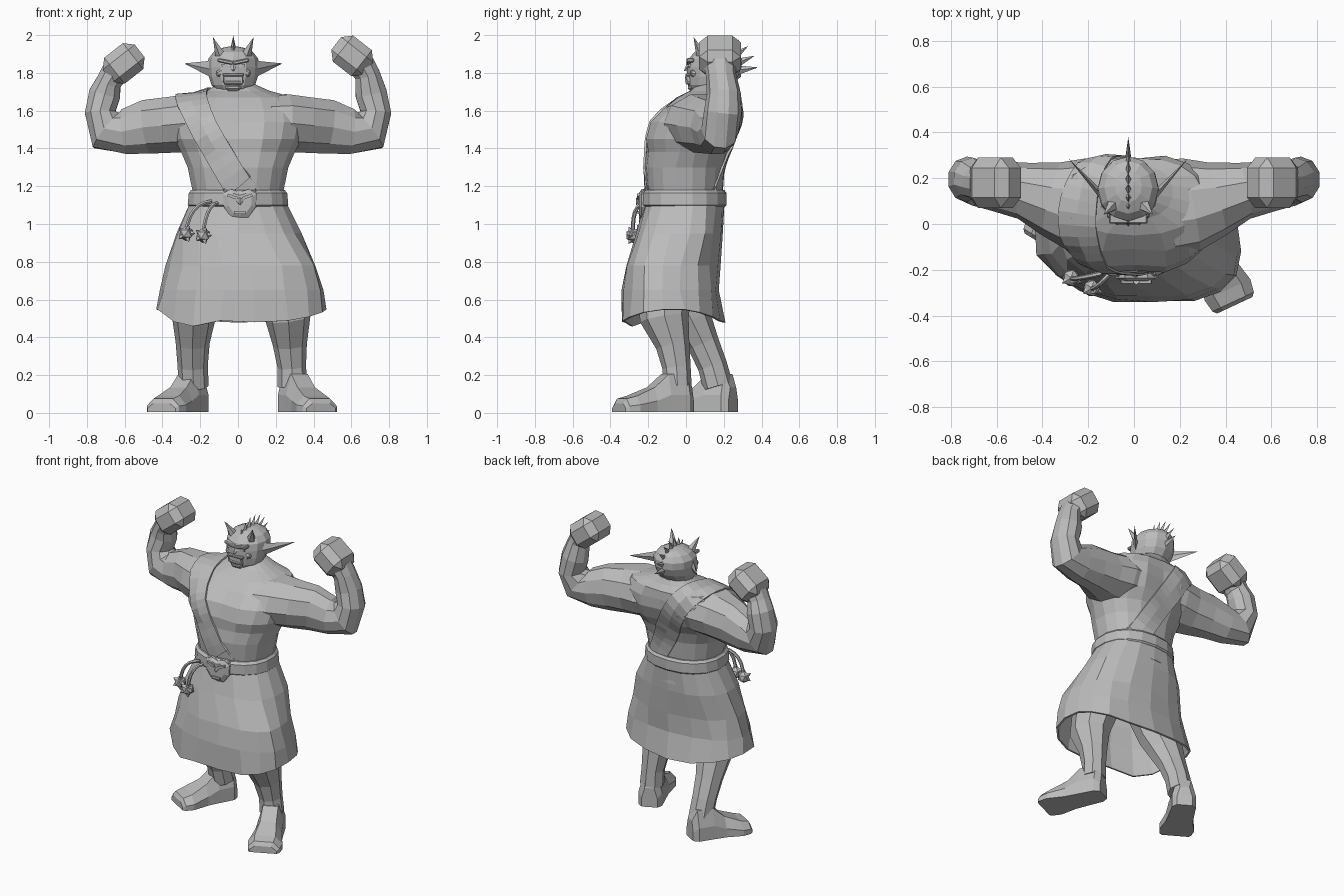
import bpy, bmesh, math, random
from mathutils import Vector, Matrix
from mathutils.bvhtree import BVHTree

random.seed(4)
if "Cube" in bpy.data.objects:
    bpy.data.objects.remove(bpy.data.objects["Cube"], do_unlink=True)

clay = bpy.data.materials.new("clay_grey")
clay.use_nodes = True
clay.diffuse_color = (0.5, 0.5, 0.5, 1)
clay.node_tree.nodes["Principled BSDF"].inputs["Base Color"].default_value = clay.diffuse_color


def finish(name, bm):
    """Turn a bmesh into a flat-shaded object."""
    bmesh.ops.recalc_face_normals(bm, faces=bm.faces)
    mesh = bpy.data.meshes.new(name)
    bm.to_mesh(mesh)
    bm.free()
    mesh.materials.append(clay)
    obj = bpy.data.objects.new(name, mesh)
    bpy.context.collection.objects.link(obj)
    return obj


def skin(name, rings, closed=True, caps=True):
    """Bridge rows of points into a surface."""
    bm = bmesh.new()
    rows = [[bm.verts.new(p) for p in ring] for ring in rings]
    for low, high in zip(rows, rows[1:]):
        count = len(low)
        for i in range(count if closed else count - 1):
            j = (i + 1) % count
            bm.faces.new((low[i], low[j], high[j], high[i]))
    if caps:
        bm.faces.new(rows[0])
        bm.faces.new(rows[-1])
    return finish(name, bm)


def loft(name, stations, sides=8, flat=False, power=1.0, warp=None, caps=True):
    """Stations are (x, y, z, radius along y, radius across)."""
    centres = [Vector(s[:3]) for s in stations]
    rings = []
    for k, (x, y, z, along, across) in enumerate(stations):
        u, v = Vector((0, 1, 0)), Vector((1, 0, 0))
        if not flat:
            before, after = centres[max(k - 1, 0)], centres[min(k + 1, len(centres) - 1)]
            tangent = (after - before).normalized()
            u = (u - tangent * u.dot(tangent)).normalized()
            v = tangent.cross(u)
        ring = []
        for i in range(sides):
            angle = math.tau * i / sides
            c, s = math.cos(angle), math.sin(angle)
            point = (centres[k] + u * along * math.copysign(abs(c) ** power, c)
                     + v * across * math.copysign(abs(s) ** power, s))
            ring.append(warp(point, k, angle) if warp else point)
        rings.append(ring)
    return skin(name, rings, caps=caps)


def spike(name, base, tip, radius, sides=4, squash=1.0):
    base, tip = Vector(base), Vector(tip)
    axis = tip - base
    bm = bmesh.new()
    bmesh.ops.create_cone(bm, cap_ends=True, segments=sides, radius1=radius, radius2=0,
                          depth=axis.length)
    turn = axis.to_track_quat("Z", "Y").to_matrix().to_4x4()
    bm.transform(Matrix.Translation((base + tip) / 2) @ turn @ Matrix.Diagonal((squash, 1, 1, 1)))
    return finish(name, bm)


def block(name, centre, size, tilt=0, axis="Y", bevel=0.0):
    bm = bmesh.new()
    bmesh.ops.create_cube(bm, size=1, matrix=Matrix.Diagonal((*size, 1)))
    if bevel:
        bmesh.ops.bevel(bm, geom=bm.edges[:], offset=bevel, segments=1, affect="EDGES")
    bm.transform(Matrix.Translation(centre) @ Matrix.Rotation(math.radians(tilt), 4, axis))
    return finish(name, bm)


# Torso with a chest crease, a spine groove and a pectoral step
def muscle(p, k, angle):
    if abs(p.x) < 0.03 and 1.4 < p.z < 1.66:
        p.y += 0.022 if p.y < 0.05 else -0.025
    if k == 3 and p.y < 0:
        p.y += 0.015
    return p


torso = loft("torso", [
    (0, 0, 1.0, .2, .24), (0, -.01, 1.18, .2, .245), (0, -.01, 1.3, .21, .27),
    (0, 0, 1.38, .225, .305), (0, .025, 1.45, .25, .34), (0, .055, 1.54, .255, .36),
    (0, .09, 1.61, .22, .35), (0, .12, 1.67, .17, .3), (0, .14, 1.705, .12, .17),
    (-.01, .15, 1.74, .09, .1)], 18, flat=True, power=.88, warp=muscle)

# Arms flexed upward, with blocky fists
upper_body = bmesh.new()
upper_body.from_mesh(torso.data)
for side, word, lift in ((1, "left", 0), (-1, "right", -.04)):
    path = [(.15, .07, 1.54, .21, .14), (.25, .085, 1.535, .205, .16), (.36, .11, 1.525, .165, .155),
            (.48, .145, 1.515, .125, .15), (.6, .165, 1.49, .11, .125), (.695, .18, 1.495, .1, .12),
            (.73, .195, 1.59, .1, .085), (.705, .2, 1.69, .09, .088),
            (.685, .185, 1.79 + lift, .08, .07), (.655, .18, 1.84 + lift, .085, .075)]
    arm = loft(word + "_arm", [(side * x, y, z, a, b) for x, y, z, a, b in path], 10)
    upper_body.from_mesh(arm.data)
    block(word + "_fist", (side * .605, .18, 1.89 + lift), (.215, .22, .175), side * 38, bevel=.045)

# Strap wrapped over the right shoulder
tree = BVHTree.FromBMesh(upper_body)
upper_body.free()
middle = Vector((-.08, .05, 1.42))
shoulder, front = Vector((-.235, .1, 1.69)), Vector((.01, -.2, 1.19))
up = (shoulder - middle).normalized()
normal = up.cross(front - middle).normalized()
across = normal.cross(up)
rows = []
for i in range(35):
    angle = math.radians(-170 + i * 10)
    ray = up * math.cos(angle) + across * math.sin(angle)
    row = []
    for offset in (-.075, 0, .075):
        hit = tree.ray_cast(middle + normal * offset + ray * .45, -ray)[0]
        if hit and hit.z > 1.08:
            row.append(hit + ray * .012)
    if len(row) == 3:
        rows.append(row)
strap = skin("chest_strap", rows, closed=False, caps=False)
strap.modifiers.new("thickness", "SOLIDIFY").thickness = .012


# Kilt with an uneven hem, loose folds and a front pulled to its left
def drape(p, k, angle):
    if k > 1 and p.y < -.08:
        p.x += (-.08 - p.y) * .3
    if k == 4:
        p.z -= .035 * math.cos(2 * angle)
        if -.4 < p.x < -.1 and p.y < 0:
            p.z -= .05
    if k:
        p.y += random.uniform(-.01, .01)
        p.x += random.uniform(-.008, .008)
    return p


kilt = loft("kilt", [
    (0, -.005, 1.13, .21, .25), (.01, -.035, .95, .235, .335), (.012, -.075, .78, .25, .395),
    (.012, -.08, .65, .26, .425), (.01, -.07, .515, .275, .45)],
    18, flat=True, power=.88, warp=drape, caps=False)
kilt.modifiers.new("thickness", "SOLIDIFY").thickness = .012

# Belt and mask buckle
loft("belt", [(0, -.01, 1.09, .215, .26), (0, -.012, 1.1, .226, .27),
              (0, -.012, 1.165, .226, .264), (0, -.01, 1.18, .212, .25)],
     18, flat=True, power=.9)
buckle = [(-.09, .05), (-.05, .075), (0, .06), (.05, .075), (.09, .05),
          (.085, -.02), (.045, -.075), (0, -.085), (-.045, -.075), (-.085, -.02)]
skin("buckle", [[(.01 + x * s, y, 1.11 + z * s) for x, z in buckle]
                for s, y in ((1, -.2), (1, -.235), (.7, -.25))])
spike("buckle_nose", (.01, -.245, 1.125), (.01, -.265, 1.1), .025, 5)
block("buckle_mouth", (.01, -.248, 1.06), (.06, .02, .015))
for side in (-1, 1):
    block("buckle_brow", (.01 + side * .04, -.248, 1.145), (.055, .022, .015), -side * 20)
    spike("buckle_ear", (.01 + side * .07, -.22, 1.15), (.01 + side * .085, -.22, 1.19), .02)

# Two spiked balls hanging on arched cords
for start, ball in (((-.14, -.215, 1.12), (-.275, -.235, .95)), ((-.11, -.22, 1.11), (-.185, -.28, .94))):
    start, ball = Vector(start), Vector(ball)
    bow = Vector((ball.x + .015, ball.y - .01, start.z - .01))
    steps = [i / 6 for i in range(7)]
    loft("cord", [(*start.lerp(bow, t).lerp(bow.lerp(ball, t), t), .011, .011) for t in steps], 6)
    bm = bmesh.new()
    bmesh.ops.create_icosphere(bm, subdivisions=1, radius=.041, matrix=Matrix.Translation(ball))
    finish("hanging_ball", bm)
    for i in range(5):
        turn = math.tau * i / 5
        ray = Vector((math.cos(turn), -.5, math.sin(turn))).normalized()
        spike("ball_spike", ball + ray * .03, ball + ray * .054, .016)


# Legs and feet
def foot(name, heel, toe):
    heel, toe = Vector((*heel, 0)), Vector((*toe, 0))
    ahead = (toe - heel).normalized()
    out = Vector((-ahead.y, ahead.x, 0))
    rings = []
    for t, wide, high in ((0, .05, .13), (.08, .075, .2), (.35, .08, .2), (.55, .085, .13),
                          (.82, .11, .085), (.96, .1, .07), (1, .085, .045)):
        here = heel.lerp(toe, t)
        outline = ((-wide, 0), (wide, 0), (wide, high * .45), (wide * .6, high),
                   (-wide * .6, high), (-wide, high * .45))
        rings.append([here + out * a + Vector((0, 0, b + .005)) for a, b in outline])
    skin(name, rings)


loft("left_leg", [(.19, -.07, .8, .15, .14), (.24, -.11, .62, .145, .135),
                  (.265, -.115, .5, .13, .12), (.275, -.07, .36, .09, .09),
                  (.285, -.05, .24, .075, .075), (.29, -.045, .14, .075, .08)], 8)
loft("right_leg", [(-.18, -.08, .8, .13, .13), (-.22, -.03, .62, .12, .12),
                   (-.235, .03, .5, .105, .115), (-.24, .09, .37, .085, .09),
                   (-.24, .14, .25, .078, .08), (-.235, .17, .14, .08, .08)], 8)
foot("left_foot", (.265, .02), (.44, -.355))
foot("right_foot", (-.205, .25), (-.405, -.085))

# Head
hx = -.025
loft("head", [
    (hx, .15, 1.68, .1, .1), (hx, .115, 1.7, .085, .085), (hx, .125, 1.735, .115, .115),
    (hx, .14, 1.78, .135, .13), (hx, .15, 1.83, .145, .135), (hx, .155, 1.875, .14, .132),
    (hx, .16, 1.91, .115, .105), (hx, .165, 1.932, .07, .06), (hx, .165, 1.94, .02, .02)],
    12, flat=True)

# Face
spike("nose", (hx, .03, 1.845), (hx, -.012, 1.808), .03, 5)
block("upper_lip", (hx, .017, 1.79), (.115, .04, .016), bevel=.005)
block("teeth", (hx, .02, 1.77), (.1, .035, .03))
block("lower_lip", (hx, .02, 1.748), (.1, .045, .018), bevel=.005)
block("chin", (hx, .04, 1.722), (.08, .06, .035), bevel=.012)
for side in (-1, 1):
    block("brow", (hx + side * .042, .022, 1.86), (.085, .04, .02), -side * 12, bevel=.005)
    block("eye", (hx + side * .045, .028, 1.837), (.035, .03, .014), -side * 12)
    block("cheek", (hx + side * .07, .048, 1.8), (.045, .05, .035), side * 25, bevel=.01)
    spike("tusk", (hx + side * .045, .005, 1.75), (hx + side * .05, -.006, 1.79), .01)
    spike("ear", (hx + side * .11, .12, 1.82), (hx + side * .26, .285, 1.85), .046, 4, .35)
    spike("horn", (hx + side * .07, .08, 1.9), (hx + side * .108, .04, 1.99), .028, 5)

# Crest of spikes down the middle of the skull
for i in range(8):
    angle = math.radians(52 + 18 * i)
    ray = Vector((0, -math.cos(angle), math.sin(angle)))
    root = Vector((hx, .155, 1.81)) + ray * .115
    tip = root + ray * (.05 + .006 * i) + Vector((0, .02, .012))
    spike("crest_spike", root, tip, .026, 4, .6)
